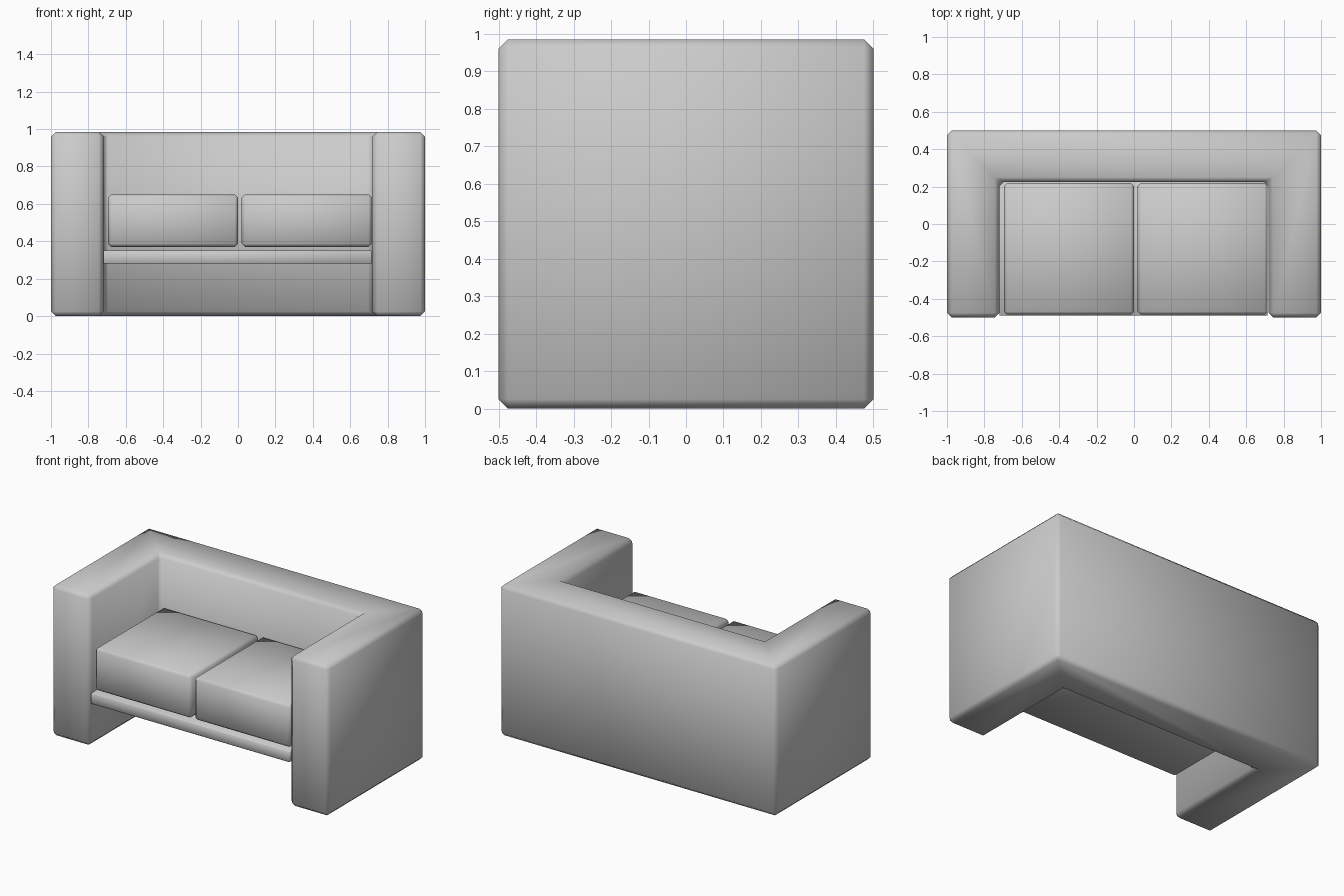
import bpy
import bmesh

cube = bpy.data.objects.get("Cube")
if cube:
    bpy.data.objects.remove(cube, do_unlink=True)

# Single upholstery colour
fabric = bpy.data.materials.new("grey_fabric")
fabric.use_nodes = True
GREY = (0.6, 0.6, 0.6, 1)
fabric.diffuse_color = GREY
fabric.node_tree.nodes["Principled BSDF"].inputs["Base Color"].default_value = GREY


def prism(name, outline, z0, z1, chamfer):
    """Extrude a plan outline upwards, chamfer its edges and shade it softly."""
    bm = bmesh.new()
    base = bm.faces.new([bm.verts.new((x, y, z0)) for x, y in outline])
    top = bmesh.ops.extrude_face_region(bm, geom=[base])["geom"]
    verts = [v for v in top if isinstance(v, bmesh.types.BMVert)]
    bmesh.ops.translate(bm, vec=(0, 0, z1 - z0), verts=verts)
    bmesh.ops.recalc_face_normals(bm, faces=bm.faces)
    if chamfer:
        bmesh.ops.bevel(bm, geom=bm.edges[:], offset=chamfer, segments=1,
                        profile=0.5, affect="EDGES")
        for face in bm.faces:
            face.smooth = True
    mesh = bpy.data.meshes.new(name)
    bm.to_mesh(mesh)
    bm.free()
    mesh.materials.append(fabric)
    obj = bpy.data.objects.new(name, mesh)
    bpy.context.collection.objects.link(obj)
    return obj


def box(name, x0, x1, y0, y1, z0, z1, chamfer):
    return prism(name, [(x0, y0), (x1, y0), (x1, y1), (x0, y1)], z0, z1, chamfer)


# Arms and back wrap round the seat as one U-shaped shell
shell = [(-1, -0.5), (-0.72, -0.5), (-0.72, 0.225), (0.72, 0.225),
         (0.72, -0.5), (1, -0.5), (1, 0.5), (-1, 0.5)]
prism("arms_and_back", shell, 0, 0.985, 0.025)

# Board under the cushions
box("seat_board", -0.72, 0.715, -0.49, 0.225, 0.28, 0.35, 0.004)

# Two seat cushions
box("right_cushion", -0.695, 0.0, -0.485, 0.22, 0.37, 0.65, 0.017)
box("left_cushion", 0.02, 0.715, -0.485, 0.22, 0.37, 0.65, 0.017)
